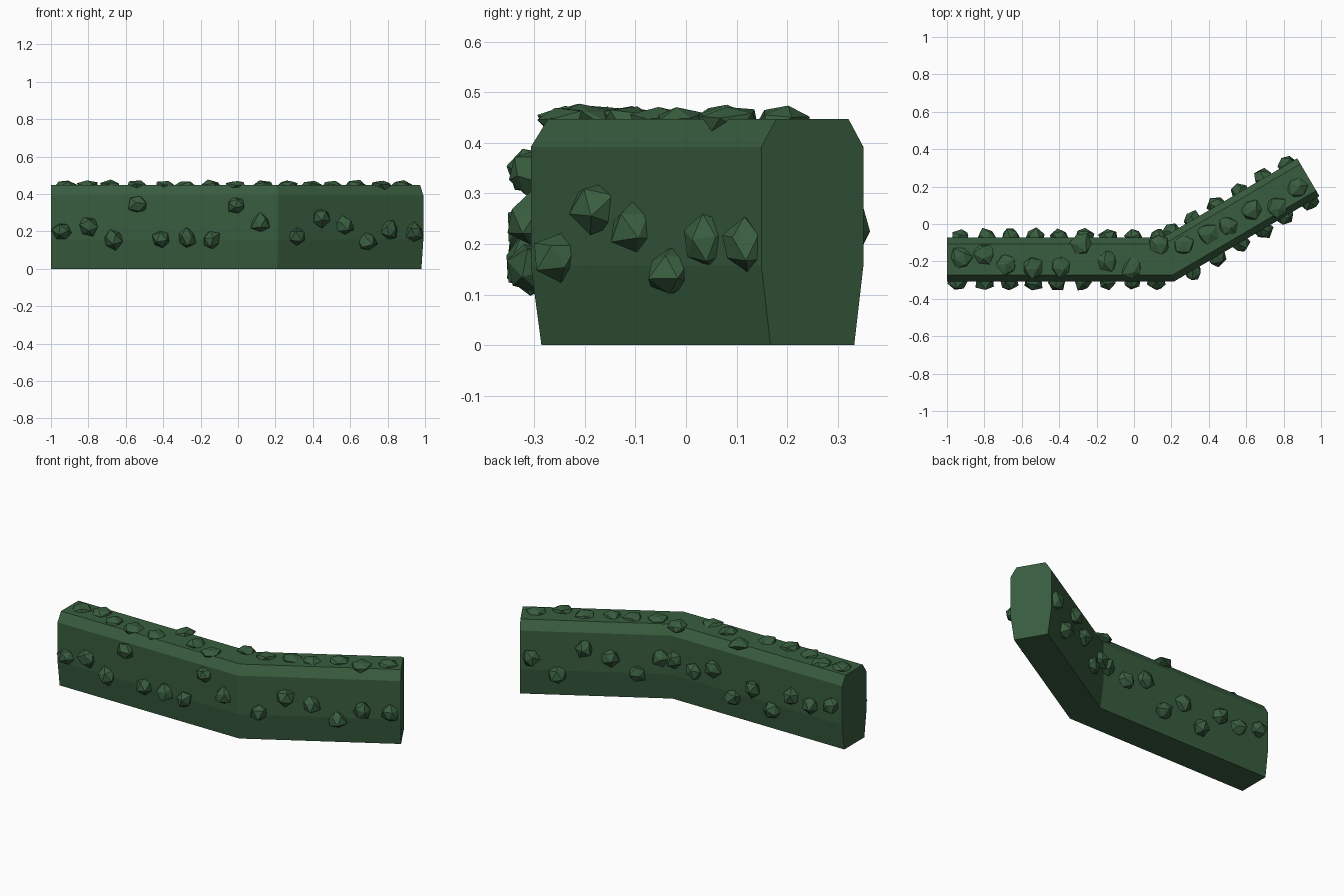
import bpy, bmesh, math, random
from mathutils import Vector, Matrix

if "Cube" in bpy.data.objects:
    bpy.data.objects.remove(bpy.data.objects["Cube"])

random.seed(4)
green = bpy.data.materials.new("hedge green")
green.diffuse_color = (0.040, 0.110, 0.050, 1)
green.use_nodes = True
green.node_tree.nodes["Principled BSDF"].inputs["Base Color"].default_value = green.diffuse_color


def add_object(name, bm):
    bmesh.ops.recalc_face_normals(bm, faces=bm.faces)
    me = bpy.data.meshes.new(name)
    bm.to_mesh(me)
    bm.free()
    me.materials.append(green)
    ob = bpy.data.objects.new(name, me)
    bpy.context.collection.objects.link(ob)


# hedge path: straight run, then a 30 degree bend
START, BEND, END = Vector((-1, -.19, 0)), Vector((.183, -.19, 0)), Vector((.932, .25, 0))
d1 = (BEND - START).normalized()
d2 = (END - BEND).normalized()
half_angle = math.atan2(d2.y, d2.x) / 2


def side(d):
    return Vector((-d.y, d.x, 0))


# hedge body: eight-sided section swept along the path with a mitre
half_profile = [(.096, 0), (.117, .157), (.117, .392), (.083, .447)]
profile = half_profile + [(-w, z) for w, z in reversed(half_profile)]
bm = bmesh.new()
stations = [(START, side(d1)),
            (BEND, side((d1 + d2).normalized()) / math.cos(half_angle)),
            (END, side(d2))]
rings = [[bm.verts.new(p + s * w + Vector((0, 0, z))) for w, z in profile]
         for p, s in stations]
for a, b in zip(rings, rings[1:]):
    for i in range(8):
        j = (i + 1) % 8
        bm.faces.new((a[i], a[j], b[j], b[i]))
bm.faces.new(rings[0])
bm.faces.new(rings[-1])
add_object("hedge_body", bm)


def clump(bm, loc, radius, flat=1.0):
    # faceted leaf clump with jittered corners
    rot = Matrix.Rotation(random.uniform(0, 6.28), 4, 'Z') @ \
        Matrix.Rotation(random.uniform(0, 6.28), 4, 'X')
    verts = bmesh.ops.create_icosphere(bm, subdivisions=1, radius=radius, matrix=rot)['verts']
    for v in verts:
        v.co *= random.uniform(.85, 1.15)
        v.co.z *= flat
        v.co += Vector(loc)


def side_y(x, sign):
    # height of the side surface in plan, at a given x
    straight = -.19 + sign * .117
    q = BEND + side(d2) * sign * .117
    bent = q.y + (x - q.x) * d2.y / d2.x
    return max(straight, bent)


# leaf clumps on the front side: (x, z)
front = [(-.94, .20), (-.80, .225), (-.67, .155), (-.535, .345), (-.41, .16),
         (-.275, .165), (-.145, .155), (-.01, .34), (.12, .245), (.315, .175),
         (.44, .27), (.565, .23), (.69, .145), (.81, .205), (.94, .195)]
bm = bmesh.new()
for x, z in front:
    clump(bm, (x, side_y(x, -1), z), .053)
add_object("front_leaf_clumps", bm)

# leaf clumps on the back side: (x, z)
back = [(-.93, .26), (-.79, .22), (-.66, .24), (-.53, .12), (-.40, .22),
        (-.265, .13), (-.135, .27), (0, .22), (.13, .25), (.20, .26),
        (.315, .155), (.44, .25), (.565, .30), (.69, .13), (.82, .23)]
bm = bmesh.new()
for x, z in back:
    clump(bm, (x, side_y(x, 1), z), .053)
add_object("back_leaf_clumps", bm)

# flattened leaf clumps on the top: (x, y)
top = [(-.925, -.18), (-.80, -.165), (-.68, -.215), (-.545, -.23), (-.39, -.225),
       (-.28, -.105), (-.145, -.20), (-.01, -.24), (.13, -.11), (.265, -.11),
       (.39, -.05), (.50, -.01), (.63, .075), (.765, .09), (.875, .195)]
bm = bmesh.new()
for x, y in top:
    clump(bm, (x, y, .443), .06, .52)
add_object("top_leaf_clumps", bm)
